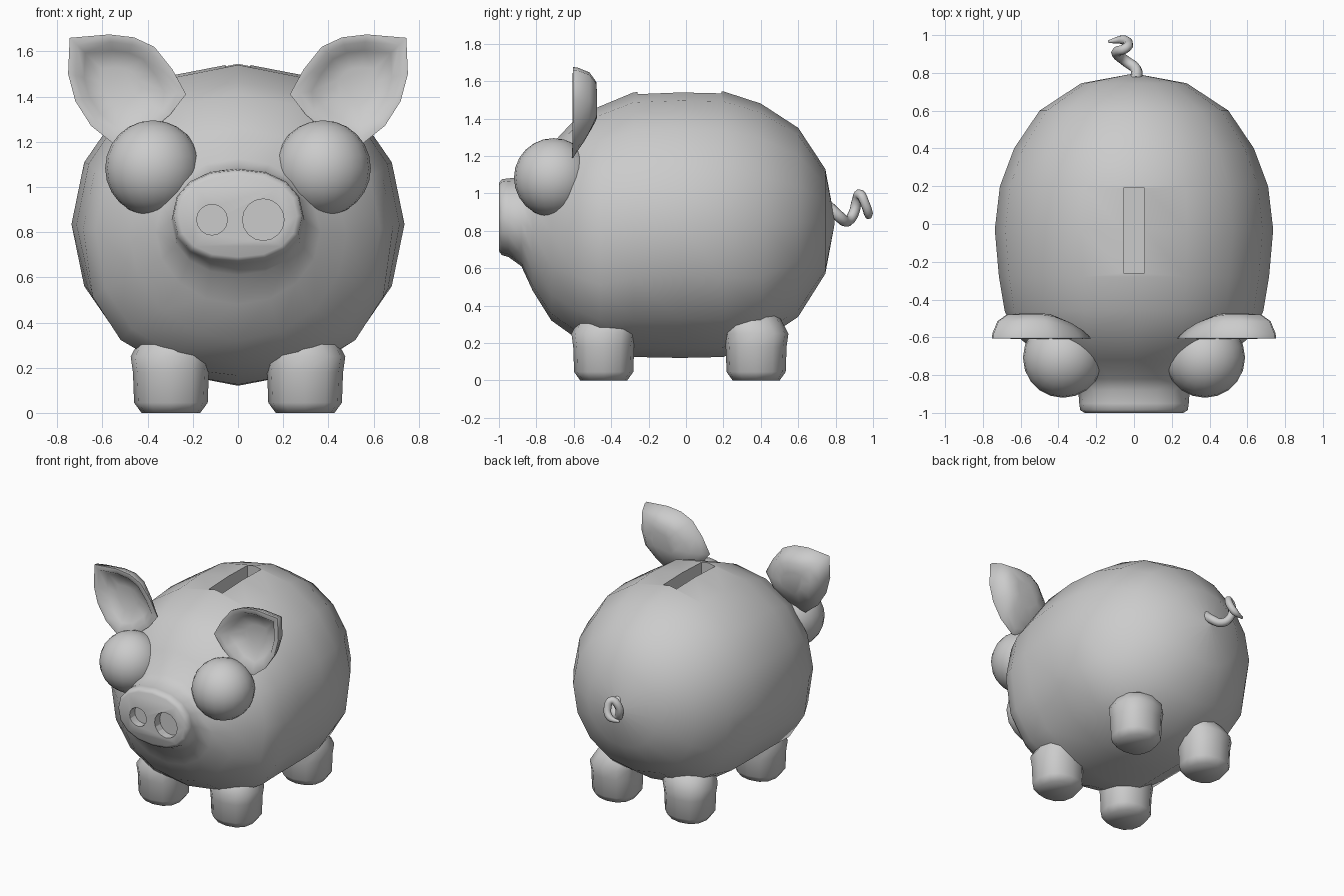
import bpy, bmesh
from math import sin, cos, pi, radians, copysign
from mathutils import Matrix

if "Cube" in bpy.data.objects:
    bpy.data.objects.remove(bpy.data.objects["Cube"])


def finish(bm, name, angle=50):
    bmesh.ops.recalc_face_normals(bm, faces=bm.faces)
    me = bpy.data.meshes.new(name)
    bm.to_mesh(me)
    bm.free()
    ob = bpy.data.objects.new(name, me)
    bpy.context.collection.objects.link(ob)
    smooth(ob, angle)
    return ob


def smooth(ob, angle):
    bpy.ops.object.select_all(action='DESELECT')
    ob.select_set(True)
    bpy.context.view_layer.objects.active = ob
    bpy.ops.object.shade_smooth_by_angle(angle=radians(angle))


def loft(name, rings, angle=50):
    """Skin a list of equal-length point rings and cap both ends."""
    bm = bmesh.new()
    loops = [[bm.verts.new(p) for p in r] for r in rings]
    n = len(loops[0])
    for a, b in zip(loops, loops[1:]):
        for i in range(n):
            j = (i + 1) % n
            bm.faces.new((a[i], a[j], b[j], b[i]))
    bm.faces.new(loops[0])
    bm.faces.new(loops[-1])
    return finish(bm, name, angle)


def oval(n, a, b, power=1.0, low=None):
    """Points of a (super)ellipse; power below 1 is boxier, low is for the lower half."""
    pts = []
    for i in range(n):
        c, s = cos(2 * pi * i / n), sin(2 * pi * i / n)
        p = low if low and s < -0.01 else power
        pts.append((a * copysign(abs(c) ** p, c), b * copysign(abs(s) ** p, s)))
    return pts


def cut(target, cutter):
    m = target.modifiers.new("cut", 'BOOLEAN')
    m.operation, m.solver, m.object = 'DIFFERENCE', 'EXACT', cutter
    bpy.context.view_layer.objects.active = target
    bpy.ops.object.modifier_apply(modifier=m.name)
    bpy.data.objects.remove(cutter)


# Body and snout: (y, half width, bottom, top, boxiness, boxiness of lower half)
sections = [
    (0.795, 0.01, 0.84, 0.86, 1, 1), (0.745, 0.28, 0.57, 1.13, 1, 1),
    (0.60, 0.50, 0.34, 1.35, 1, 0.95), (0.40, 0.635, 0.205, 1.48, 1, 0.8),
    (0.20, 0.71, 0.125, 1.545, 1, 0.95), (-0.03, 0.737, 0.12, 1.55, 1, 1),
    (-0.28, 0.715, 0.125, 1.54, 1, 0.95), (-0.46, 0.685, 0.165, 1.465, 0.97, 0.8),
    (-0.58, 0.63, 0.22, 1.41, 0.97, 0.85), (-0.72, 0.48, 0.32, 1.26, 1, 1),
    (-0.82, 0.365, 0.48, 1.125, 1, 1), (-0.88, 0.295, 0.61, 1.085, 0.92, 0.92),
    (-0.95, 0.29, 0.66, 1.08, 0.9, 0.88), (-0.985, 0.285, 0.67, 1.075, 0.9, 0.88),
    (-1.0, 0.262, 0.69, 1.055, 0.9, 0.88)]
body = loft("body", [[(x, y, (lo + hi) / 2 + z) for x, z in oval(16, w, (hi - lo) / 2, p, q)]
                     for y, w, lo, hi, p, q in sections])

# Coin slot
bpy.ops.mesh.primitive_cube_add(size=1, location=(0, -0.035, 1.55))
slot = bpy.context.object
slot.scale = (0.11, 0.45, 0.24)
cut(body, slot)

# Nostrils of unequal size
for x, r in ((-0.115, 0.068), (0.112, 0.092)):
    bpy.ops.mesh.primitive_cylinder_add(vertices=16, radius=r, depth=0.12,
                                        location=(x, -1.0, 0.855), rotation=(pi / 2, 0, 0))
    cut(body, bpy.context.object)
smooth(body, 70)

# Ear outline in front view, and shell steps (scale, y) from back to inner hollow
outline = [(0.23, 1.41), (0.29, 1.52), (0.37, 1.62), (0.46, 1.662), (0.57, 1.675),
           (0.745, 1.66), (0.752, 1.50), (0.72, 1.38), (0.65, 1.27), (0.55, 1.19),
           (0.42, 1.22), (0.30, 1.32)]
shell = [(0.35, -0.475), (0.65, -0.48), (0.87, -0.515), (0.99, -0.58), (1.0, -0.605),
         (0.85, -0.605), (0.68, -0.55), (0.35, -0.535)]
cx, cz = 0.53, 1.45


def ear_point(s, x, z, k, y):
    """Scale the outline; thin the ear where it joins the head."""
    px, pz = cx + (x - cx) * k, cz + (z - cz) * k
    thin = min(1, max(0.45, (px - 0.1) / 0.35), max(0.3, (pz - 1.15) / 0.25))
    return s * px, -0.61 + (y + 0.61) * thin, pz


for s, side in ((1, "left"), (-1, "right")):
    loft(side + "_ear", [[ear_point(s, x, z, k, y) for x, z in outline] for k, y in shell], 85)

    # Bulging eye
    bm = bmesh.new()
    bmesh.ops.create_uvsphere(bm, u_segments=20, v_segments=12, radius=0.212,
                              matrix=Matrix.Translation((s * 0.376, -0.708, 1.083)))
    finish(bm, side + "_eye")

    # Stubby legs, leaning inward where they sink into the body (z, radius, inward shift)
    for y, end in ((-0.44, "front"), (0.375, "back")):
        steps = [(0, 0.13, 0), (0.045, 0.163, 0), (0.18, 0.168, 0), (0.25, 0.178, 0.0),
                 (0.33, 0.165, 0.03), (0.42, 0.10, 0.07)]
        loft(f"{end}_{side}_leg",
             [[(s * (0.297 - d) + px, y - copysign(d, y) + py, z)
               for px, py in oval(12, r, r * 0.97, 0.85)] for z, r, d in steps], 60)

# Curly tail
path = [(0.01, 0.76, 0.93), (0.01, 0.82, 0.875), (-0.04, 0.86, 0.85), (-0.085, 0.895, 0.89),
        (-0.085, 0.915, 0.965), (-0.045, 0.93, 0.995), (-0.03, 0.955, 0.95),
        (-0.06, 0.975, 0.89), (-0.135, 0.965, 0.875)]
cu = bpy.data.curves.new("tail", 'CURVE')
cu.dimensions = '3D'
cu.bevel_depth, cu.bevel_resolution, cu.resolution_u = 0.031, 2, 4
cu.use_fill_caps = True
sp = cu.splines.new('BEZIER')
sp.bezier_points.add(len(path) - 1)
for i, (bp, p) in enumerate(zip(sp.bezier_points, path)):
    bp.co = p
    bp.handle_left_type = bp.handle_right_type = 'AUTO'
    bp.radius = 1.0 - 0.03 * i if i < 8 else 0.25
tail = bpy.data.objects.new("tail", cu)
bpy.context.collection.objects.link(tail)
bpy.ops.object.select_all(action='DESELECT')
tail.select_set(True)
bpy.context.view_layer.objects.active = tail
bpy.ops.object.convert(target='MESH')
smooth(bpy.context.object, 60)
